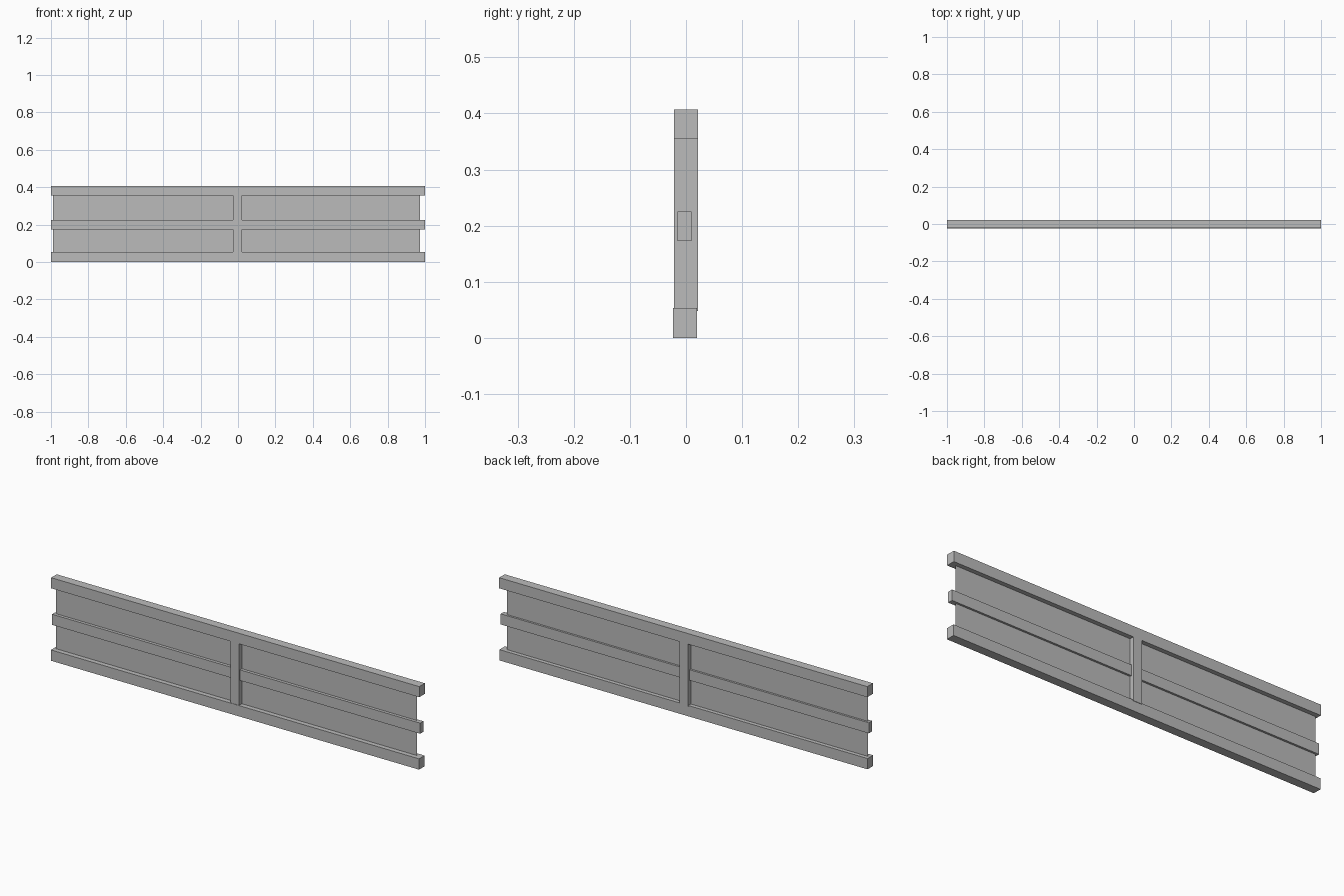
import bpy
import bmesh

if "Cube" in bpy.data.objects:
    bpy.data.objects.remove(bpy.data.objects["Cube"])

# One plain grey for the whole fence panel
grey = bpy.data.materials.new("plain grey")
grey.diffuse_color = (0.5, 0.5, 0.5, 1.0)
grey.use_nodes = True
grey.node_tree.nodes["Principled BSDF"].inputs["Base Color"].default_value = grey.diffuse_color


def finish(name, bm):
    mesh = bpy.data.meshes.new(name)
    bm.to_mesh(mesh)
    bm.free()
    mesh.materials.append(grey)
    bpy.context.collection.objects.link(bpy.data.objects.new(name, mesh))


def box(name, x, y, z):
    """Box given by (min, max) ranges on each axis."""
    bm = bmesh.new()
    bmesh.ops.create_cube(bm, size=1)
    for v in bm.verts:
        v.co = [lo + (c + 0.5) * (hi - lo) for c, (lo, hi) in zip(v.co, (x, y, z))]
    finish(name, bm)


# Three full-length rails
box("bottom_rail", (-1, 1), (-0.0235, 0.0195), (0, 0.053))
box("middle_rail", (-1, 1), (-0.015, 0.010), (0.173, 0.225))
box("top_rail", (-1, 1), (-0.0217, 0.0217), (0.355, 0.407))

# Centre upright between the outer rails
box("centre_post", (-0.026, 0.021), (-0.0216, 0.0216), (0.048, 0.36))

# Thin sheet set between the rails
bm = bmesh.new()
bm.faces.new([bm.verts.new((x, 0, z)) for x, z in
              ((-0.99, 0.03), (0.972, 0.03), (0.972, 0.38), (-0.99, 0.38))])
finish("sheet", bm)
